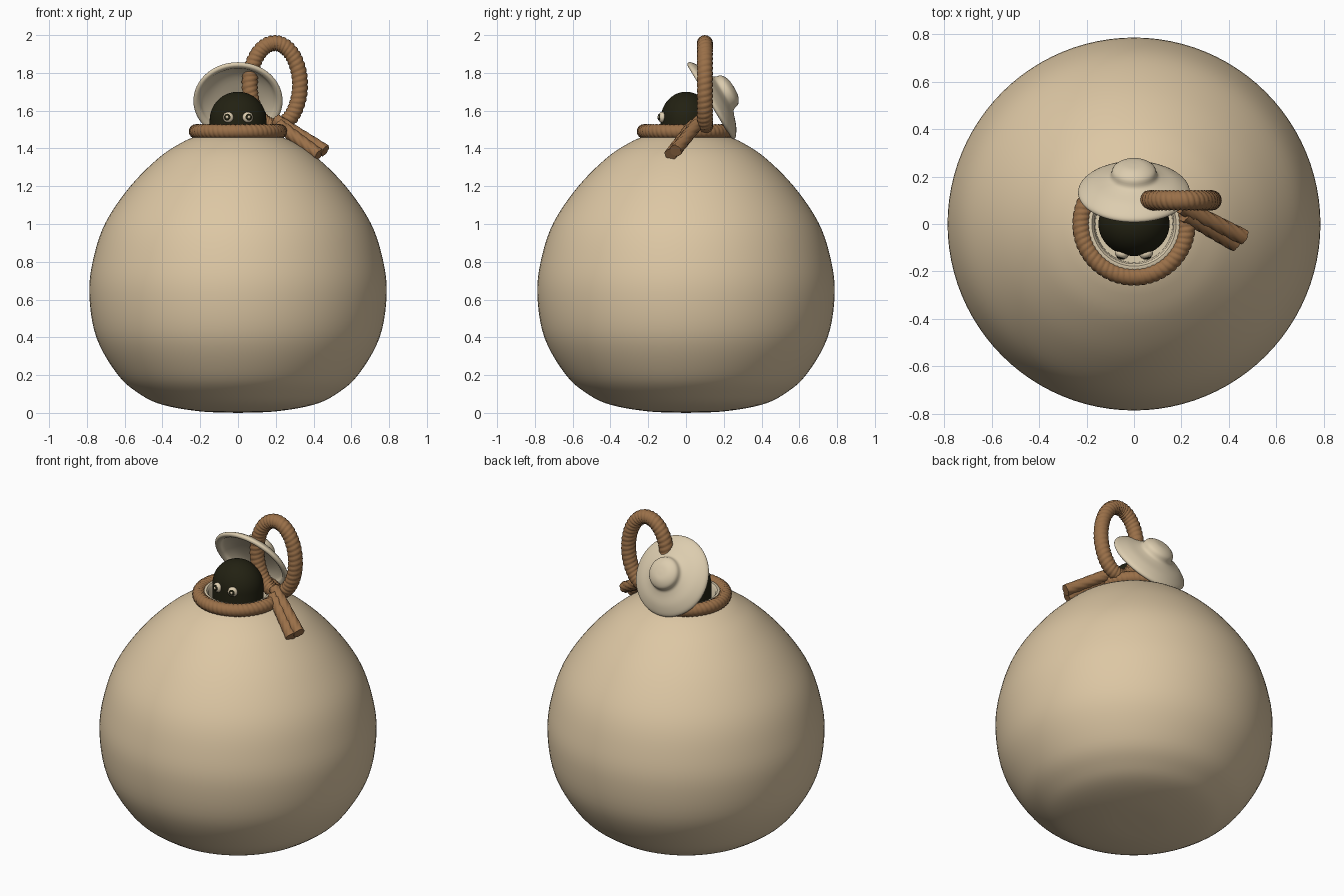
import bpy, bmesh, math
from mathutils import Vector, Matrix

cube = bpy.data.objects.get("Cube")
if cube:
    bpy.data.objects.remove(cube, do_unlink=True)


def material(name, rgb):
    m = bpy.data.materials.new(name)
    m.use_nodes = True
    m.diffuse_color = (*rgb, 1)
    bsdf = m.node_tree.nodes["Principled BSDF"]
    bsdf.inputs["Base Color"].default_value = (*rgb, 1)
    bsdf.inputs["Roughness"].default_value = 0.7
    return m


CLAY = material("warm clay", (0.72, 0.57, 0.37))
CREAM = material("pale clay", (0.72, 0.61, 0.43))
ROPE = material("brown rope", (0.32, 0.16, 0.065))
DARK = material("dark olive", (0.016, 0.015, 0.006))


def finish(name, bm, mat, angle=50):
    bmesh.ops.recalc_face_normals(bm, faces=bm.faces)
    me = bpy.data.meshes.new(name)
    bm.to_mesh(me)
    bm.free()
    me.materials.append(mat)
    ob = bpy.data.objects.new(name, me)
    bpy.context.collection.objects.link(ob)
    bpy.ops.object.select_all(action="DESELECT")
    ob.select_set(True)
    bpy.context.view_layer.objects.active = ob
    bpy.ops.object.shade_smooth_by_angle(angle=math.radians(angle))
    return ob


def smooth_profile(pts, steps=5):
    """Catmull-Rom curve through profile points."""
    p = [Vector(q) for q in pts]
    p = [2 * p[0] - p[1]] + p + [2 * p[-1] - p[-2]]
    out = []
    for a, b, c, d in zip(p, p[1:], p[2:], p[3:]):
        for i in range(steps):
            t = i / steps
            out.append((2 * b + (c - a) * t + (2 * a - 5 * b + 4 * c - d) * t * t
                        + (3 * b - a - 3 * c + d) * t ** 3) / 2)
    return out + [p[-2]]


def lathe(name, pts, mat, segs=64, matrix=Matrix()):
    """Spin a radius-height profile round the local z axis."""
    bm = bmesh.new()
    verts = [bm.verts.new((max(r, 0), 0, z)) for r, z in pts]
    edges = [bm.edges.new(e) for e in zip(verts, verts[1:])]
    bmesh.ops.spin(bm, geom=verts + edges, cent=(0, 0, 0), axis=(0, 0, 1),
                   angle=2 * math.pi, steps=segs)
    bmesh.ops.remove_doubles(bm, verts=bm.verts, dist=1e-5)
    bm.transform(matrix)
    return finish(name, bm, mat)


def rope(name, path, ref, radius, ridges, twist=1, closed=True, sides=16):
    """Sweep a twisted, grooved section along path(u), u from 0 to 1."""
    bm = bmesh.new()
    count = ridges * 6
    rings = []
    for i in range(count if closed else count + 1):
        u = i / count
        c = path(u)
        t = (path(u + 1e-3) - path(u - 1e-3)).normalized()
        b = (ref - t * ref.dot(t)).normalized()
        n = t.cross(b)
        ring = []
        for k in range(sides):
            a = 2 * math.pi * k / sides
            groove = math.sqrt(abs(math.sin(math.pi * ridges * u + twist * a)))
            r = radius * (0.86 + 0.14 * groove)
            ring.append(bm.verts.new(c + r * (n * math.cos(a) + b * math.sin(a))))
        rings.append(ring)
    pairs = list(zip(rings, rings[1:]))
    if closed:
        pairs.append((rings[-1], rings[0]))
    else:
        bm.faces.new(rings[0])
        bm.faces.new(rings[-1])
    for p, q in pairs:
        for k in range(sides):
            j = (k + 1) % sides
            bm.faces.new((p[k], p[j], q[j], q[k]))
    return finish(name, bm, ROPE, 75)


def ellipse(center, u_axis, v_axis):
    c, a, b = Vector(center), Vector(u_axis), Vector(v_axis)
    return lambda u: c + a * math.cos(2 * math.pi * u) + b * math.sin(2 * math.pi * u)


# Round pot
outer = smooth_profile([(0, 0), (0.2, 0.008), (0.4, 0.043), (0.52, 0.1), (0.635, 0.2),
                        (0.75, 0.4), (0.787, 0.63), (0.765, 0.82), (0.7, 1.01),
                        (0.57, 1.2), (0.42, 1.35), (0.3, 1.43), (0.21, 1.47)])
pot = lathe("pot", outer, CLAY, 96)

# Pale lip and throat inside the opening
lathe("pot_lip", [(0.225, 1.44), (0.2, 1.505), (0.193, 1.512), (0.178, 1.512),
                  (0.168, 1.5), (0.163, 1.36), (0, 1.36)], CREAM)

# Rope tied round the neck, with its upright loop
rope("neck_rope", ellipse((0, 0, 1.49), (0.222, 0, 0), (0, 0.222, 0)),
     Vector((0, 0, 1)), 0.039, 56)
rope("rope_loop", ellipse((0.195, 0.1, 1.737), (0.133, 0, 0), (0, 0, 0.22)),
     Vector((0, 1, 0)), 0.043, 46)

# Two loose rope ends
ends = [((0.2, 0.075, 1.55), (0.462, -0.055, 1.388)),
        ((0.215, 0.04, 1.525), (0.428, -0.083, 1.366))]
for i, (a, b) in enumerate(ends):
    a, b = Vector(a), Vector(b)
    rope(f"rope_end_{i + 1}", lambda u: a.lerp(b, u), Vector((0, 0, 1)),
         0.034, 5, 3, False, 36)

# Lid tipped open behind the creature
axis = Vector((0, 0.858, 0.515))
tilt = Matrix.Translation((0, 0.13, 1.65)) @ axis.to_track_quat("Z", "Y").to_matrix().to_4x4()
lid = smooth_profile([(0, 0.145), (0.05, 0.14), (0.088, 0.118), (0.1, 0.085),
                      (0.125, 0.07), (0.18, 0.05), (0.225, 0.022), (0.236, 0.003),
                      (0.224, -0.008), (0.203, 0), (0.185, 0.02), (0.12, 0.045), (0, 0.055)], 4)
lathe("lid", lid, CREAM, 64, tilt)

# Creature peeping out
dome = [(0.148, 1.36), (0.15, 1.46)]
dome += [(0.15 * math.cos(a), 1.55 + 0.15 * math.sin(a))
         for a in (math.pi / 2 * i / 14 for i in range(15))]
lathe("creature", dome, DARK, 48, Matrix.Diagonal((1, 0.9, 1, 1)))


def bead(name, center, facing, radius, depth, mat):
    """Flattened ball turned towards a direction."""
    bm = bmesh.new()
    bmesh.ops.create_uvsphere(bm, u_segments=24, v_segments=12, radius=radius)
    bm.transform(Matrix.Translation(center) @ facing.to_track_quat("Z", "Y").to_matrix().to_4x4()
                 @ Matrix.Diagonal((1, 1, depth / radius, 1)))
    return finish(name, bm, mat)


# Eyes: pale ball, dark pupil, small pale glint
for side, s in (("left", 1), ("right", -1)):
    look = Vector((0.3 * s, -1, 0.05)).normalized()
    c = Vector((0.052 * s, -0.127, 1.565))
    bead(f"{side}_eye", c, look, 0.029, 0.02, CREAM)
    bead(f"{side}_pupil", c + look * 0.017, look, 0.018, 0.005, DARK)
    bead(f"{side}_glint", c + look * 0.021, look, 0.008, 0.003, CREAM)
